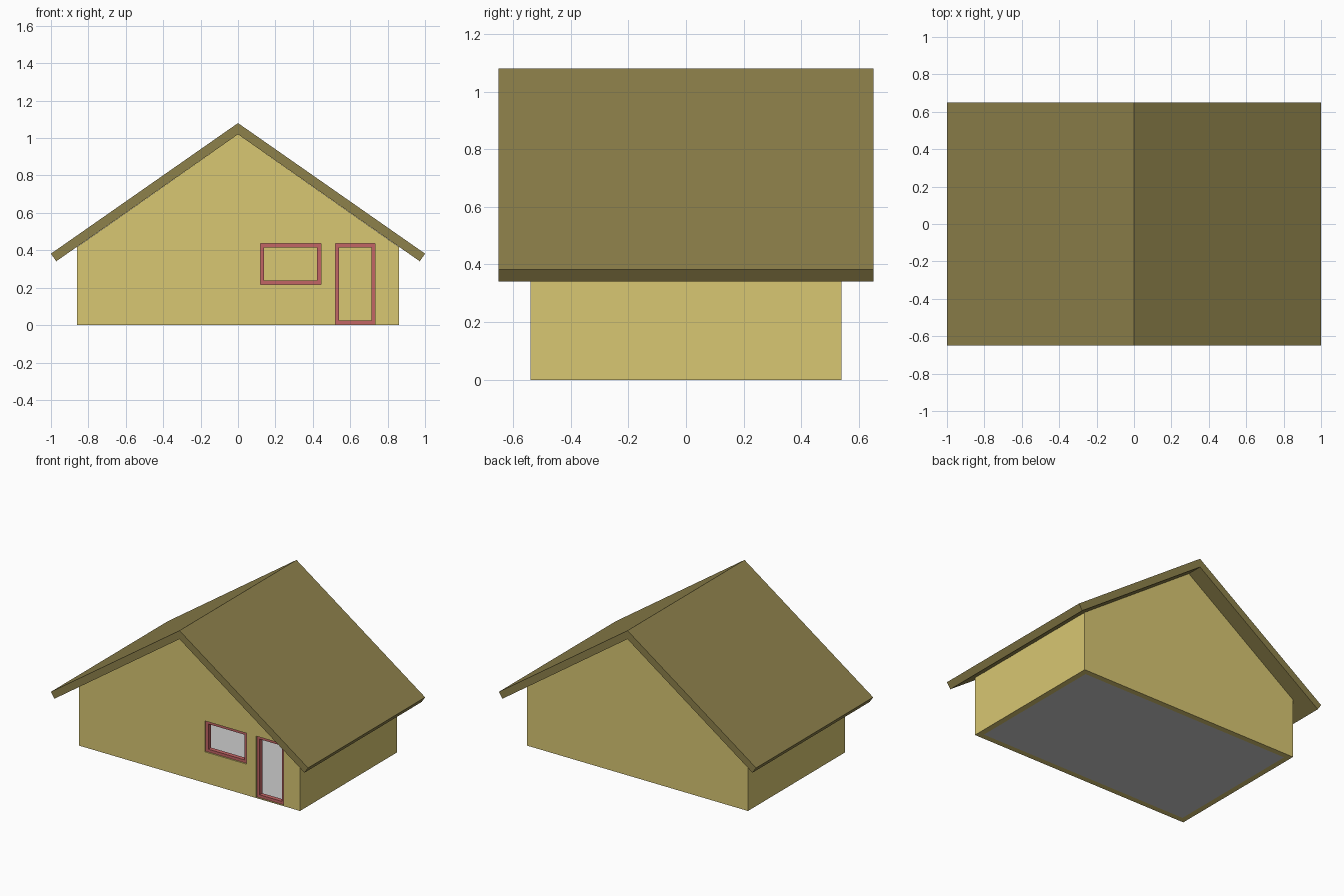
import bpy, bmesh

if "Cube" in bpy.data.objects:
    bpy.data.objects.remove(bpy.data.objects["Cube"])


def material(name, color):
    m = bpy.data.materials.new(name)
    m.diffuse_color = (*color, 1)
    m.use_nodes = True
    m.node_tree.nodes["Principled BSDF"].inputs["Base Color"].default_value = m.diffuse_color
    return m


YELLOW = material("wall_yellow", (0.69, 0.57, 0.17))
OLIVE = material("roof_olive", (0.27, 0.22, 0.07))
RED = material("frame_red", (0.54, 0.13, 0.13))


def prism(name, profile, y0, y1, mat=None):
    """Extrude an (x, z) outline from y0 to y1."""
    bm = bmesh.new()
    face = bm.faces.new([bm.verts.new((x, y0, z)) for x, z in profile])
    ext = bmesh.ops.extrude_face_region(bm, geom=[face])
    moved = [v for v in ext["geom"] if isinstance(v, bmesh.types.BMVert)]
    bmesh.ops.translate(bm, verts=moved, vec=(0, y1 - y0, 0))
    bmesh.ops.recalc_face_normals(bm, faces=bm.faces)
    mesh = bpy.data.meshes.new(name)
    bm.to_mesh(mesh)
    bm.free()
    obj = bpy.data.objects.new(name, mesh)
    bpy.context.collection.objects.link(obj)
    if mat:
        mesh.materials.append(mat)
    return obj


def rect(x0, x1, z0, z1):
    return [(x0, z0), (x1, z0), (x1, z1), (x0, z1)]


def cut(target, cutter):
    mod = target.modifiers.new(cutter.name, 'BOOLEAN')
    mod.operation = 'DIFFERENCE'
    mod.solver = 'EXACT'
    mod.object = cutter
    cutter.hide_render = True
    cutter.hide_set(True)


W, D, T = 0.86, 0.54, 0.04          # half width, half depth, wall thickness
PEAK, SLOPE = 1.02, 0.70            # roof underside

# Walls: gabled shell, open below and up into the roof
eave = PEAK - SLOPE * W
walls = prism("walls", [(-W, 0), (W, 0), (W, eave), (0, PEAK), (-W, eave)], -D, D, YELLOW)
wi = W - T
top = PEAK + 0.02
cut(walls, prism("room_cutter", [(-wi, -0.1), (wi, -0.1), (wi, top - SLOPE * wi),
                                 (0, top), (-wi, top - SLOPE * wi)], -D + T, D - T))

# Floor
prism("floor", rect(-wi, wi, 0.0, 0.005), -D + T, D - T)

# Roof: one bent slab
prism("roof", [(0, PEAK + 0.06), (-1, 0.382), (-0.972, 0.341), (0, PEAK),
               (0.972, 0.341), (1, 0.382)], -0.65, 0.65, OLIVE)

# Window and door: openings with slightly recessed frames
F = 0.02
for name, (x0, x1, z0, z1) in {"window": (0.12, 0.443, 0.218, 0.435),
                               "door": (0.52, 0.733, 0.004, 0.435)}.items():
    cut(walls, prism(name + "_cutter", rect(x0, x1, z0, z1), -D - 0.1, -D + T + 0.05))
    y0, y1 = -D + 0.01, -D + T
    bars = {"left": (x0, x0 + F, z0, z1), "right": (x1 - F, x1, z0, z1),
            "bottom": (x0 + F, x1 - F, z0, z0 + F), "top": (x0 + F, x1 - F, z1 - F, z1)}
    for side, r in bars.items():
        prism(f"{name}_frame_{side}", rect(*r), y0, y1, RED)
